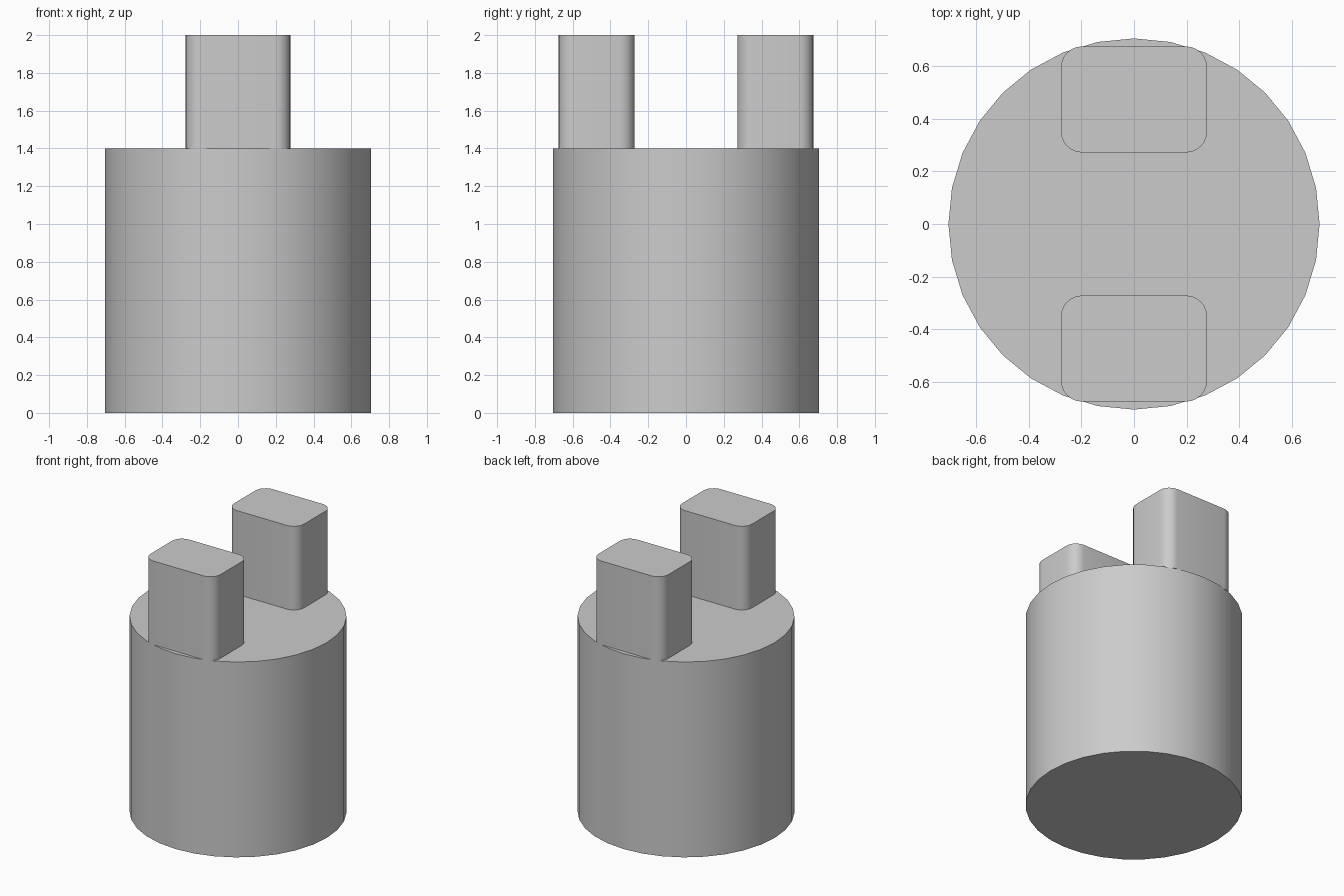
import bpy
import bmesh

cube = bpy.data.objects.get("Cube")
if cube:
    bpy.data.objects.remove(cube, do_unlink=True)

GREY = (0.6, 0.6, 0.6, 1.0)
grey = bpy.data.materials.new("plain grey")
grey.use_nodes = True
grey.diffuse_color = GREY
grey.node_tree.nodes["Principled BSDF"].inputs["Base Color"].default_value = GREY

RADIUS, BODY_TOP, PEG_TOP = 0.705, 1.4, 2.0


def finish(obj, name):
    obj.name = name
    obj.data.materials.append(grey)
    bpy.ops.object.select_all(action="DESELECT")
    obj.select_set(True)
    bpy.context.view_layer.objects.active = obj
    bpy.ops.object.shade_smooth_by_angle()


def peg(name, y):
    """Upright block with rounded vertical corners."""
    mesh = bpy.data.meshes.new(name)
    bm = bmesh.new()
    bmesh.ops.create_cube(bm, size=1)
    bmesh.ops.scale(bm, vec=(0.555, 0.403, PEG_TOP - BODY_TOP), verts=bm.verts)
    bmesh.ops.translate(bm, vec=(0, y, (PEG_TOP + BODY_TOP) / 2), verts=bm.verts)
    uprights = [e for e in bm.edges
                if abs(e.verts[0].co.z - e.verts[1].co.z) > 0.1]
    bmesh.ops.bevel(bm, geom=uprights, offset=0.08, segments=6,
                    profile=0.5, affect="EDGES")
    bm.to_mesh(mesh)
    bm.free()
    obj = bpy.data.objects.new(name, mesh)
    bpy.context.collection.objects.link(obj)
    finish(obj, name)


# Round body
bpy.ops.mesh.primitive_cylinder_add(vertices=32, radius=RADIUS, depth=BODY_TOP,
                                    location=(0, 0, BODY_TOP / 2))
finish(bpy.context.object, "body")

# Two pegs standing on the body
peg("front_peg", -0.473)
peg("back_peg", 0.473)
